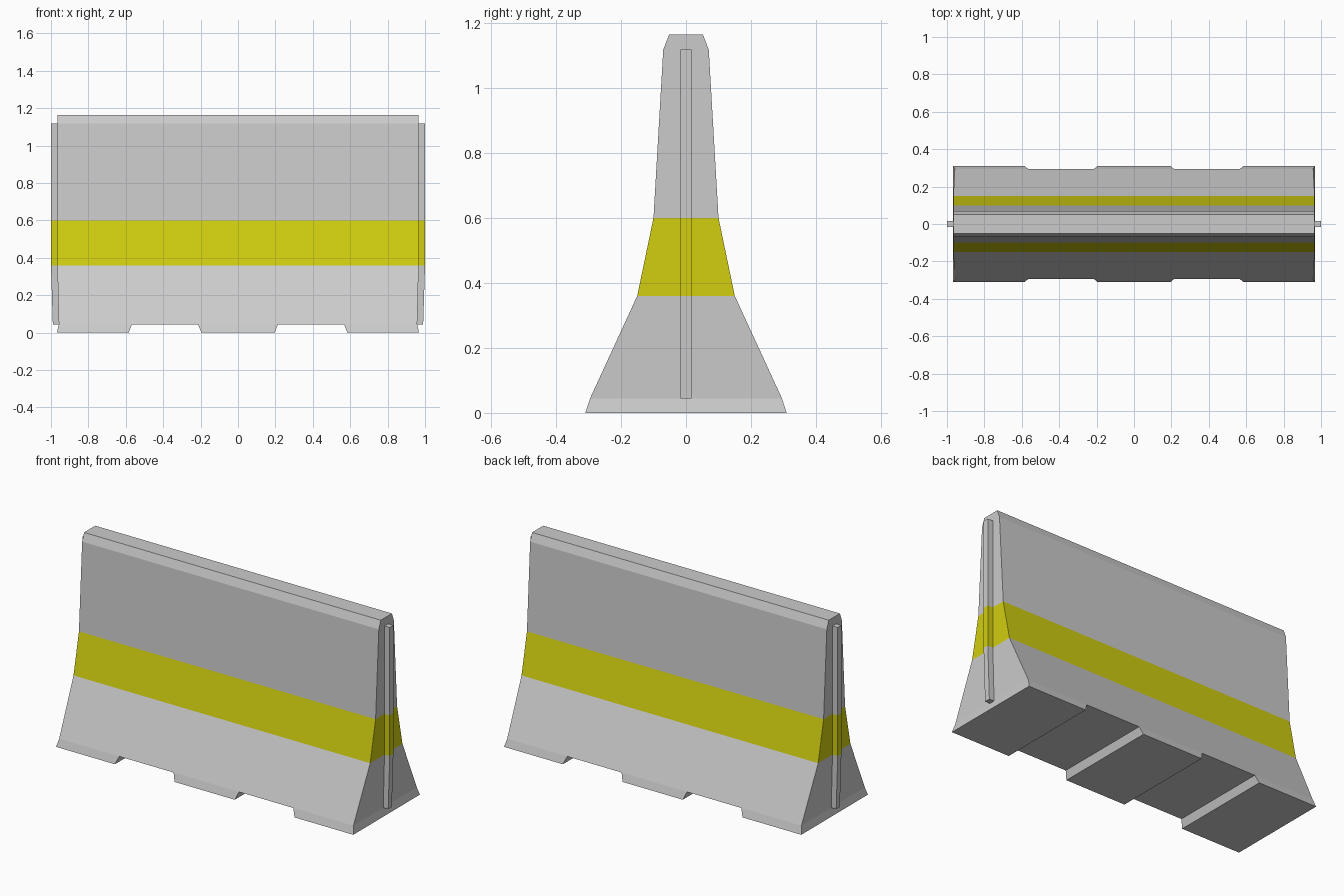
import bpy, bmesh

old = bpy.data.objects.get("Cube")
if old:
    bpy.data.objects.remove(old)


def material(name, rgb):
    m = bpy.data.materials.new(name)
    m.use_nodes = True
    m.diffuse_color = (*rgb, 1)
    m.node_tree.nodes["Principled BSDF"].inputs["Base Color"].default_value = (*rgb, 1)
    return m


MATERIALS = [material("concrete_grey", (0.6, 0.6, 0.6)),
             material("safety_yellow", (0.64, 0.62, 0.005))]
BAND = (0.36, 0.60)


def loft(levels, stations):
    """Stack rectangles (x0, x1, half depth, z), split along x at the stations (0 to 1)."""
    bm = bmesh.new()
    rows = [[[bm.verts.new((x0 + (x1 - x0) * t, side * hy, z)) for t in stations]
             for side in (-1, 1)] for x0, x1, hy, z in levels]
    spans = range(len(stations) - 1)
    for low, high in zip(rows, rows[1:]):
        for side in (0, 1):
            a, b = low[side], high[side]
            for i in spans:
                bm.faces.new((a[i], a[i + 1], b[i + 1], b[i]))
        for end in (0, -1):
            bm.faces.new((low[0][end], low[1][end], high[1][end], high[0][end]))
    caps = []
    for front, back in (rows[0], rows[-1]):
        caps.append([bm.faces.new((front[i], front[i + 1], back[i + 1], back[i]))
                     for i in spans])
    bmesh.ops.recalc_face_normals(bm, faces=bm.faces)
    return bm, caps[0]


def finish(name, bm):
    # Yellow band goes all the way round, chosen by height
    for f in bm.faces:
        f.material_index = int(BAND[0] < f.calc_center_median().z < BAND[1])
    bmesh.ops.recalc_face_normals(bm, faces=bm.faces)
    mesh = bpy.data.meshes.new(name)
    bm.to_mesh(mesh)
    bm.free()
    for m in MATERIALS:
        mesh.materials.append(m)
    obj = bpy.data.objects.new(name, mesh)
    bpy.context.collection.objects.link(obj)


# Barrier body: flared base, tapering stem and chamfered top
BASE_Z, BASE_X, END_X = 0.045, 0.958, 0.966
profile = [(BASE_X, 0.295, BASE_Z), (END_X, 0.15, BAND[0]), (END_X, 0.10, BAND[1]),
           (END_X, 0.07, 1.117), (END_X, 0.052, 1.164)]
cuts = [-BASE_X, -0.567, -0.213, 0.213, 0.567, BASE_X]
body, underside = loft([(-x, x, y, z) for x, y, z in profile],
                       [0.5 + c / (2 * BASE_X) for c in cuts])

# Three feet pulled down from the underside, leaving two lifting slots
feet = bmesh.ops.extrude_discrete_faces(body, faces=underside[::2])["faces"]
for foot, (x0, x1) in zip(feet, ((-0.968, -0.585), (-0.196, 0.196), (0.585, 0.968))):
    mid = foot.calc_center_median().x
    for v in foot.verts:
        v.co = (x0 if v.co.x < mid else x1, 0.31 if v.co.y > 0 else -0.31, 0)
finish("barrier_body", body)

# Upright connecting ribs on both ends
for name, s in (("left_end_rib", 1), ("right_end_rib", -1)):
    rib, _ = loft([(s * 0.95, s * x, 0.017, z) for x, z in
                   ((0.99, BASE_Z), (1, BAND[0]), (1, BAND[1]), (1, 1.117))], [0, 1])
    finish(name, rib)
